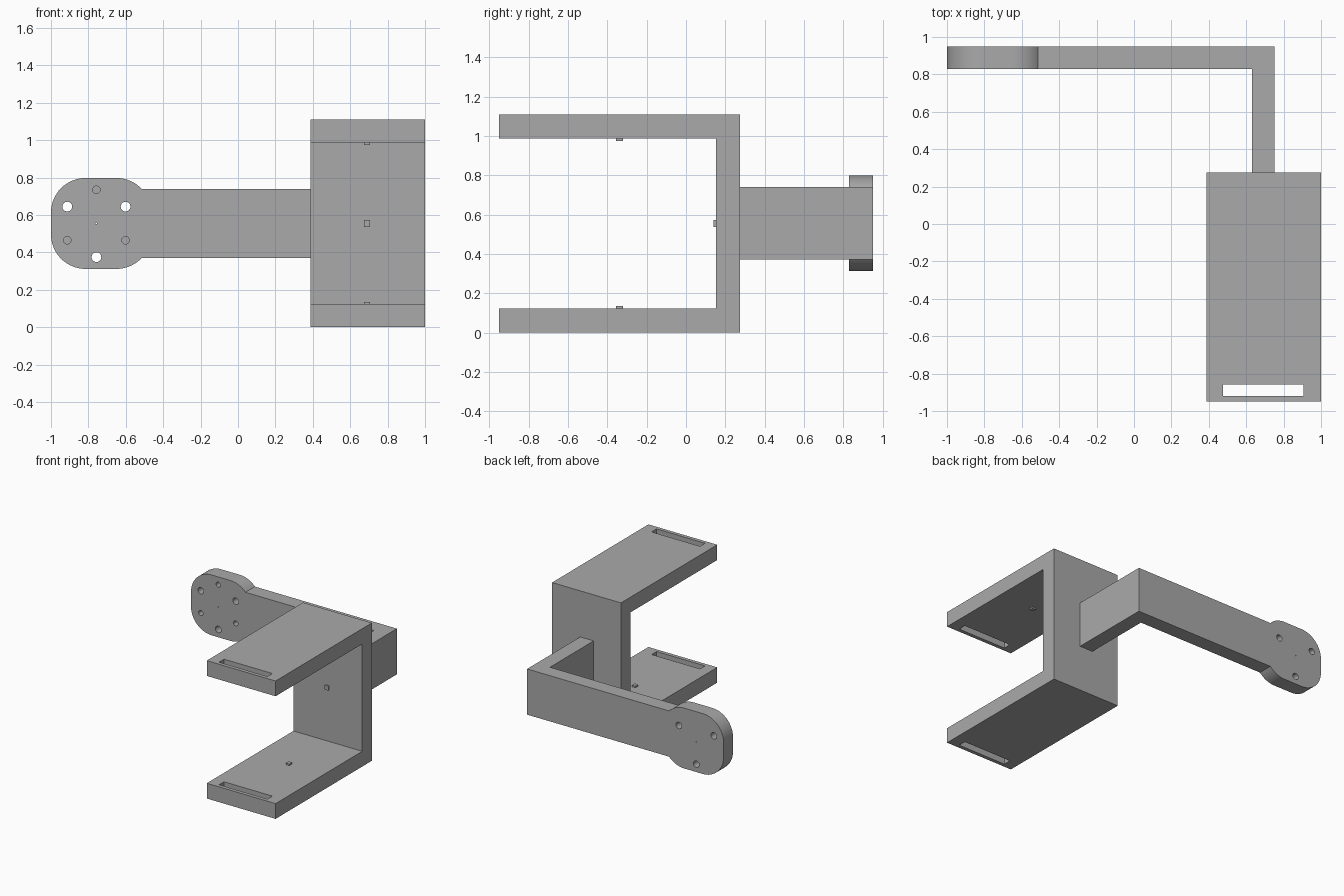
import bpy, bmesh, math
from mathutils import Vector

default = bpy.data.objects.get("Cube")
if default:
    bpy.data.objects.remove(default, do_unlink=True)

grey = bpy.data.materials.new("plain grey")
grey.diffuse_color = (0.4, 0.4, 0.4, 1)
grey.use_nodes = True
grey.node_tree.nodes["Principled BSDF"].inputs["Base Color"].default_value = (0.4, 0.4, 0.4, 1)


def extrude(name, outline, axis, start, end):
    """Extrude a 2D outline along an axis; the outline uses the other two axes in order."""
    bm = bmesh.new()
    verts = []
    for u, v in outline:
        co = [u, v]
        co.insert(axis, start)
        verts.append(bm.verts.new(co))
    face = bm.faces.new(verts)
    offset = Vector((0, 0, 0))
    offset[axis] = end - start
    moved = bmesh.ops.extrude_face_region(bm, geom=[face])["geom"]
    bmesh.ops.translate(bm, vec=offset, verts=[g for g in moved if isinstance(g, bmesh.types.BMVert)])
    bmesh.ops.recalc_face_normals(bm, faces=bm.faces)
    mesh = bpy.data.meshes.new(name)
    bm.to_mesh(mesh)
    bm.free()
    obj = bpy.data.objects.new(name, mesh)
    bpy.context.collection.objects.link(obj)
    mesh.materials.append(grey)
    return obj


def rect(u0, u1, v0, v1):
    return [(u0, v0), (u1, v0), (u1, v1), (u0, v1)]


def arc(cu, cv, r, a0, a1, steps=16):
    angles = [math.radians(a0 + (a1 - a0) * i / steps) for i in range(steps + 1)]
    return [(cu + r * math.cos(a), cv + r * math.sin(a)) for a in angles]


def circle(cu, cv, r):
    return arc(cu, cv, r, 0, 360, 32)[:-1]


def combine(target, tool, operation):
    """Apply a boolean and discard the tool."""
    mod = target.modifiers.new("boolean", "BOOLEAN")
    mod.operation = operation
    mod.solver = "EXACT"
    mod.object = tool
    tool.hide_render = True
    bpy.context.view_layer.objects.active = target
    bpy.ops.object.modifier_apply(modifier=mod.name)
    bpy.data.objects.remove(tool, do_unlink=True)


# U-shaped bracket
TOP, WALL, BACK, FRONT = 1.11, 0.123, 0.275, -0.95
inner = BACK - WALL
u_profile = [(FRONT, 0), (BACK, 0), (BACK, TOP), (FRONT, TOP), (FRONT, TOP - WALL),
             (inner, TOP - WALL), (inner, WALL), (FRONT, WALL)]
bracket = extrude("u_bracket", u_profile, 0, 0.387, 1.0)

# Strap slots through both plates
combine(bracket, extrude("slot_cutter", rect(0.475, 0.907, -0.92, -0.857), 2, -0.1, TOP + 0.1), "DIFFERENCE")

# Small locating pegs on the three inner faces
MID, PEG = TOP / 2, 0.012
peg = rect(0.674, 0.706, -0.355, -0.32)
extrude("lower_peg", peg, 2, WALL - 0.01, WALL + PEG)
extrude("upper_peg", peg, 2, TOP - WALL - PEG, TOP - WALL + 0.01)
extrude("back_peg", rect(0.674, 0.706, MID - 0.018, MID + 0.018), 1, inner - PEG, inner + 0.01)

# Long arm with rounded mounting pad, in one outline
Y0, Y1, HALF, R = 0.83, 0.95, 0.184, 0.185
PAD_X, PAD_HALF = -0.757, 0.243
left, right, drop = -1 + R, -0.65, PAD_HALF - R
neck = math.degrees(math.asin((HALF - drop) / R))
outline = (arc(left, MID + drop, R, 90, 180) + arc(left, MID - drop, R, 180, 270)
           + arc(right, MID - drop, R, 270, 360 - neck)
           + [(0.75, MID - HALF), (0.75, MID + HALF)]
           + arc(right, MID + drop, R, neck, 90))
arm = extrude("mounting_arm", outline, 1, Y0, Y1)

# Short arm joining the long arm to the bracket
combine(arm, extrude("short_arm", rect(0.63, 0.75, BACK, Y0 + 0.06), 2, MID - HALF, MID + HALF), "UNION")

# Ring of screw holes: alternating through holes and blind front holes
for i in range(6):
    a = math.radians(30 + 60 * i)
    x, z = PAD_X + 0.18 * math.cos(a), MID + 0.18 * math.sin(a)
    through = i % 2 == 0
    hole = circle(x, z, 0.026 if through else 0.02)
    combine(arm, extrude("hole_cutter", hole, 1, Y0 - 0.1, Y1 + 0.1 if through else Y0 + 0.08), "DIFFERENCE")

# Tiny centre mark hole
combine(arm, extrude("centre_cutter", circle(PAD_X, MID, 0.004), 1, Y0 - 0.1, Y1 + 0.1), "DIFFERENCE")

# Smooth rounded walls, keep edges crisp
bpy.ops.object.select_all(action="DESELECT")
arm.select_set(True)
bpy.context.view_layer.objects.active = arm
bpy.ops.object.shade_smooth_by_angle(angle=math.radians(30))
